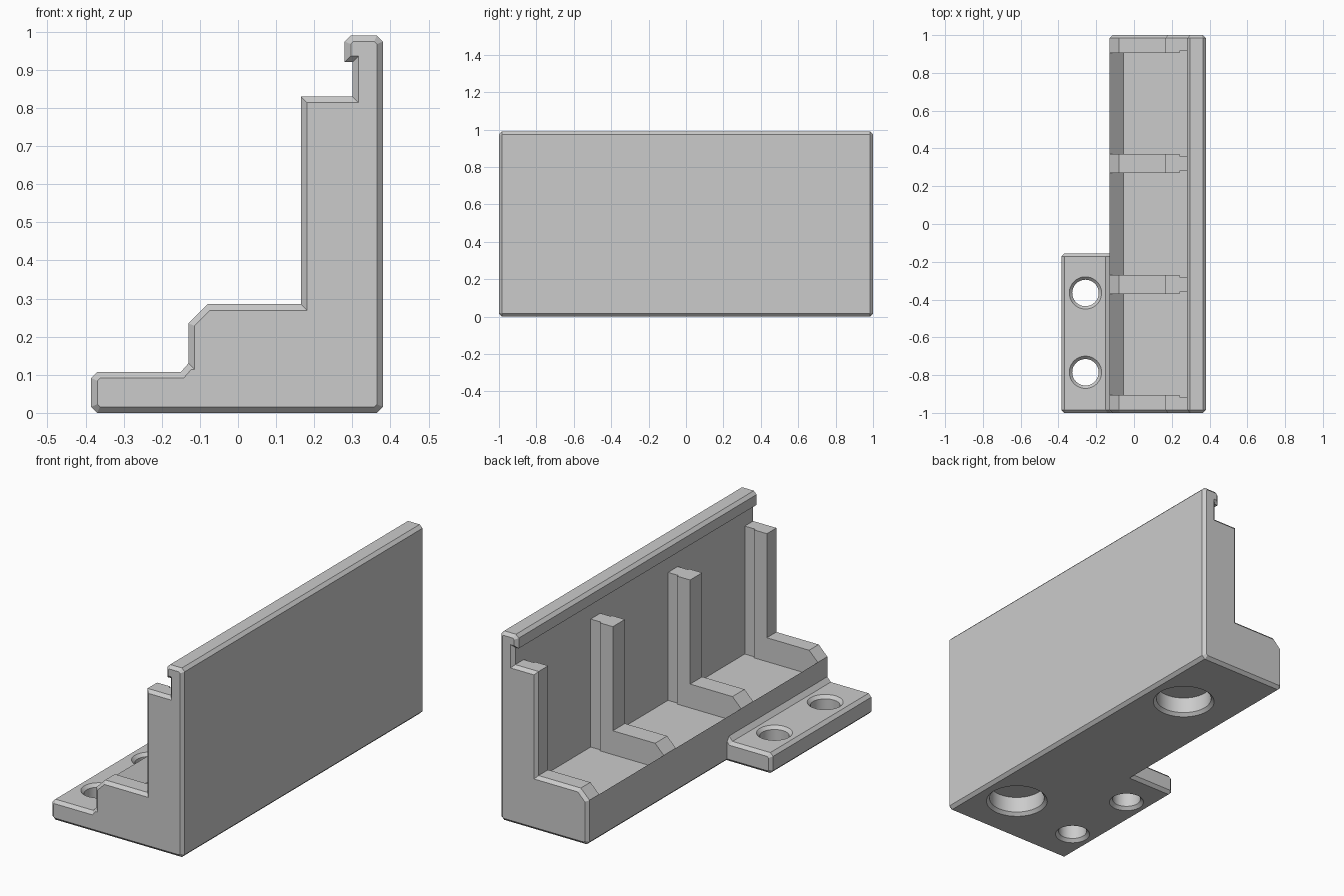
import bpy, bmesh, math
from mathutils import Matrix

cube = bpy.data.objects.get("Cube")
if cube:
    bpy.data.objects.remove(cube, do_unlink=True)

CHAMFER = 0.016

grey = bpy.data.materials.new("plain grey")
grey.use_nodes = True
grey.diffuse_color = (0.6, 0.6, 0.6, 1)
grey.node_tree.nodes["Principled BSDF"].inputs["Base Color"].default_value = (0.6, 0.6, 0.6, 1)


def make_object(name, bm):
    bmesh.ops.recalc_face_normals(bm, faces=bm.faces[:])
    mesh = bpy.data.meshes.new(name)
    bm.to_mesh(mesh)
    bm.free()
    mesh.materials.append(grey)
    obj = bpy.data.objects.new(name, mesh)
    bpy.context.collection.objects.link(obj)
    return obj


def prism(name, profile, y0, y1, chamfer=0):
    """Extrude an x-z profile along y, optionally chamfering both ends."""
    bm = bmesh.new()
    face = bm.faces.new([bm.verts.new((x, y0, z)) for x, z in profile])
    ext = bmesh.ops.extrude_face_region(bm, geom=[face], use_keep_orig=True)
    for v in ext["geom"]:
        if isinstance(v, bmesh.types.BMVert):
            v.co.y = y1
    bmesh.ops.recalc_face_normals(bm, faces=bm.faces[:])
    if chamfer:
        rims = [e for e in bm.edges if abs(e.verts[0].co.y - e.verts[1].co.y) < 1e-5]
        bmesh.ops.bevel(bm, geom=rims, offset=chamfer, segments=1,
                        affect='EDGES', clamp_overlap=False)
    return make_object(name, bm)


def turned(name, profile, x, y, sides=48):
    """Stack rings of (radius, z) into a closed turned solid."""
    bm = bmesh.new()
    rings = []
    for r, z in profile:
        ring = bmesh.ops.create_circle(bm, segments=sides, radius=r,
                                       matrix=Matrix.Translation((x, y, z)))
        rings.append(ring["verts"])
    for a, b in zip(rings, rings[1:]):
        for i in range(sides):
            j = (i + 1) % sides
            bm.faces.new((a[i], a[j], b[j], b[i]))
    bm.faces.new(rings[0])
    bm.faces.new(rings[-1])
    return make_object(name, bm)


def combine(target, tool, operation):
    mod = target.modifiers.new("combine", 'BOOLEAN')
    mod.operation = operation
    mod.solver = 'EXACT'
    mod.object = tool
    bpy.context.view_layer.objects.active = target
    bpy.ops.object.modifier_apply(modifier=mod.name)
    bpy.data.objects.remove(tool, do_unlink=True)


# Main body: wall with hooked lip, stepped rib outline and base
c = CHAMFER
body = prism("bracket_body", [
    (0.38 - c, 0), (0.38, c), (0.38, 0.99 - c), (0.38 - c, 0.99),
    (0.28 + c, 0.99), (0.28, 0.99 - c), (0.28, 0.92), (0.30, 0.92),
    (0.30, 0.83), (0.165, 0.83), (0.165, 0.285), (-0.08, 0.285),
    (-0.13, 0.235), (-0.13, c), (-0.13 + c, 0)], -1, 1, c)

# Bays between the four ribs, slightly wider beside the wall
for y0, y1 in ((-0.905, -0.37), (-0.27, 0.27), (0.37, 0.905)):
    bay = prism("bay_cutter", [(-0.055, 0.16), (0.30, 0.16), (0.30, 0.90),
                               (-0.20, 0.90), (-0.20, 0.305)], y0, y1)
    combine(body, bay, 'DIFFERENCE')
    slot = prism("slot_cutter", [(0.24, 0.16), (0.30, 0.16), (0.30, 0.90),
                                 (0.24, 0.90)], y0 - 0.01, y1 + 0.01)
    combine(body, slot, 'DIFFERENCE')

# Mounting flange with a small fillet against the body
flange = prism("mounting_flange", [
    (-0.385 + c, 0), (-0.05, 0), (-0.05, 0.13), (-0.13, 0.13),
    (-0.15, 0.107), (-0.385 + c, 0.107), (-0.385, 0.107 - c), (-0.385, c)],
    -1, -0.155, c)
combine(body, flange, 'UNION')

# Screw holes, countersunk on both sides
for y in (-0.785, -0.365):
    hole = turned("screw_hole_cutter", [
        (0.105, -0.02), (0.07, c), (0.07, 0.107 - c), (0.105, 0.127)], -0.257, y)
    combine(body, hole, 'DIFFERENCE')

# Round blind pockets underneath
for y in (-0.71, 0.59):
    pocket = turned("pocket_cutter", [
        (0.172, -0.02), (0.137, c), (0.137, 0.10)], 0.17, y)
    combine(body, pocket, 'DIFFERENCE')

# Smooth the round bores, keep the chamfers crisp
bpy.ops.object.select_all(action='DESELECT')
body.select_set(True)
bpy.context.view_layer.objects.active = body
bpy.ops.object.shade_smooth_by_angle(angle=math.radians(20))
